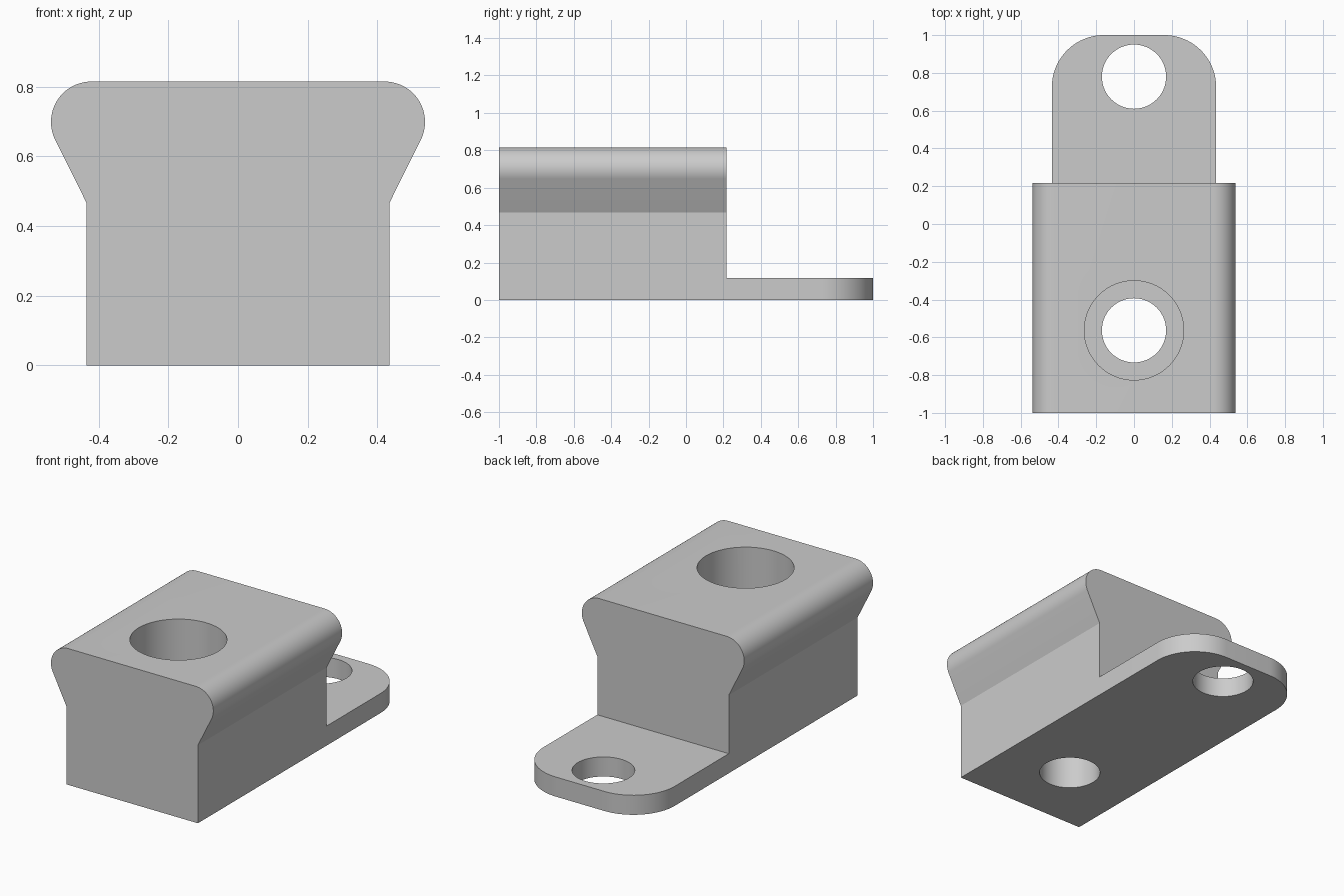
import bpy, bmesh
from math import radians, sin, cos
from mathutils import Vector

cube = bpy.data.objects.get("Cube")
if cube:
    bpy.data.objects.remove(cube, do_unlink=True)

HALF_W, TOP, STEP_Y = 0.435, 0.815, 0.217

grey = bpy.data.materials.new("plain grey")
grey.use_nodes = True
colour = (0.6, 0.6, 0.6, 1)
grey.diffuse_color = colour
grey.node_tree.nodes["Principled BSDF"].inputs["Base Color"].default_value = colour


def arc(cx, cy, r, a0, a1, n):
    """Points on an arc, angles in degrees."""
    angles = [radians(a0 + (a1 - a0) * i / n) for i in range(n + 1)]
    return [(cx + r * cos(a), cy + r * sin(a)) for a in angles]


def mirrored(half):
    """Close a right-hand outline with its mirror image."""
    return half + [(-x, y) for x, y in reversed(half)]


def extrude(name, outline, to_3d, offset):
    bm = bmesh.new()
    face = bm.faces.new([bm.verts.new(to_3d(*p)) for p in outline])
    ret = bmesh.ops.extrude_face_region(bm, geom=[face])
    verts = [v for v in ret["geom"] if isinstance(v, bmesh.types.BMVert)]
    bmesh.ops.translate(bm, verts=verts, vec=Vector(offset))
    bmesh.ops.recalc_face_normals(bm, faces=bm.faces)
    mesh = bpy.data.meshes.new(name)
    bm.to_mesh(mesh)
    bm.free()
    mesh.materials.append(grey)
    obj = bpy.data.objects.new(name, mesh)
    bpy.context.collection.objects.link(obj)
    return obj


def combine(target, other, operation):
    """Apply a boolean and discard the helper."""
    bpy.context.view_layer.objects.active = target
    mod = target.modifiers.new(operation.title(), 'BOOLEAN')
    mod.operation, mod.object, mod.solver = operation, other, 'EXACT'
    bpy.ops.object.modifier_apply(modifier=mod.name)
    bpy.data.objects.remove(other, do_unlink=True)


def drill(target, y, r, z0, z1):
    circle = arc(0, y, r, 0, 360, 64)[:-1]
    cutter = extrude("hole_cutter", circle, lambda x, v: (x, v, z0), (0, 0, z1 - z0))
    cutter.hide_render = True
    combine(target, cutter, 'DIFFERENCE')


# Block with a flared, rounded head
head = [(HALF_W, 0), (HALF_W, 0.467)] + arc(0.421, TOP - 0.116, 0.116, -26, 90, 20)
block = extrude("mounting_block", mirrored(head),
                lambda x, z: (x, -1, z), (0, STEP_Y + 1, 0))

# Thin rear tab with rounded corners
tab = [(HALF_W, STEP_Y - 0.3)] + arc(HALF_W - 0.275, 0.725, 0.275, 0, 90, 20)
flange = extrude("rear_tab", mirrored(tab), lambda x, y: (x, y, 0), (0, 0, 0.117))
combine(block, flange, 'UNION')

# Tab hole, through hole and counterbore
drill(block, 0.78, 0.17, -0.1, 0.3)
drill(block, -0.563, 0.17, -0.1, 1)
drill(block, -0.563, 0.263, 0.35, 1)

bpy.ops.object.select_all(action='DESELECT')
block.select_set(True)
bpy.context.view_layer.objects.active = block
bpy.ops.object.shade_smooth_by_angle(angle=radians(20))
